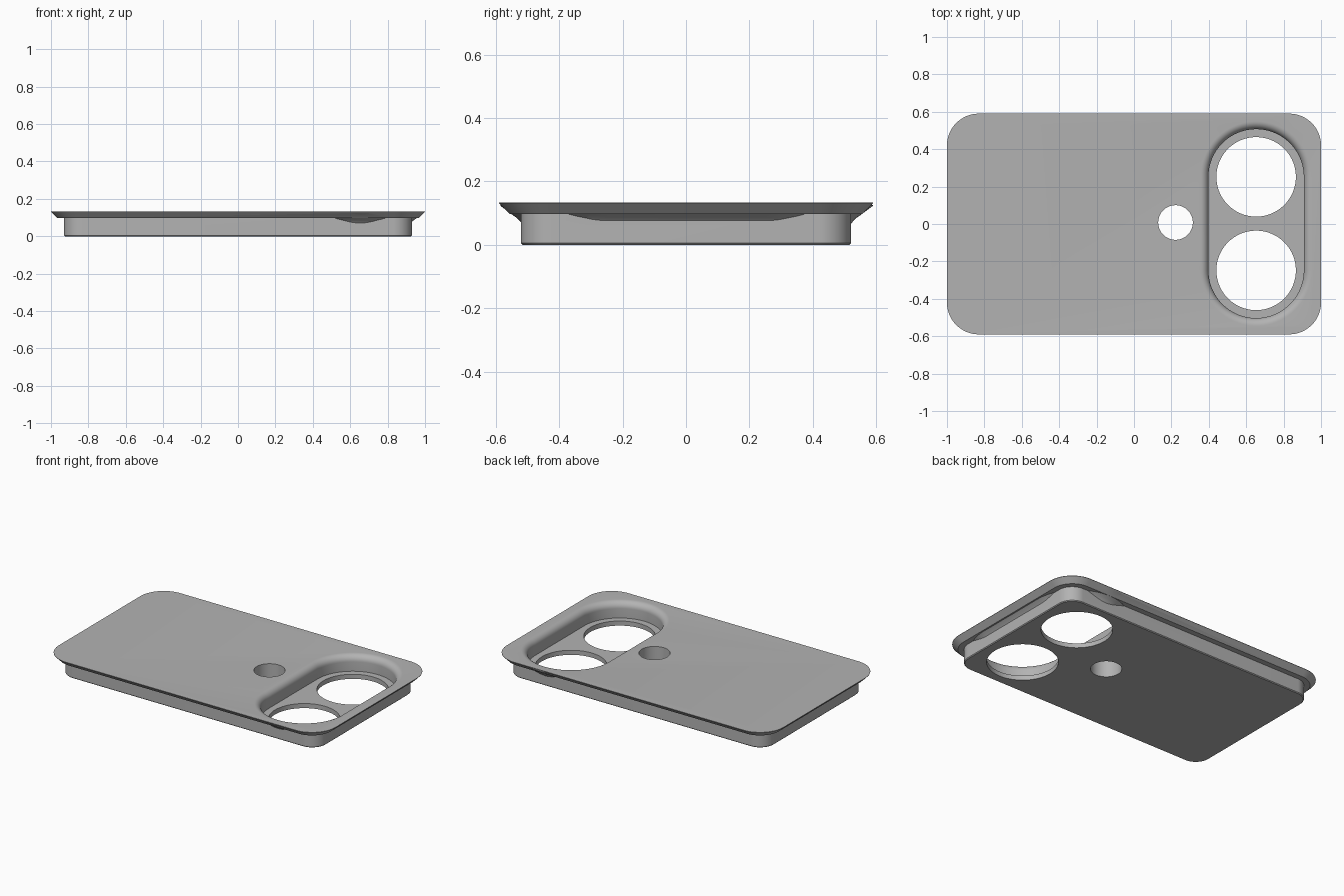
import bpy, bmesh, math

cube = bpy.data.objects.get("Cube")
if cube:
    bpy.data.objects.remove(cube, do_unlink=True)

TOP = 0.133
LENS_X, LENS_Y, LENS_GAP = 0.653, 0.002, 0.25

grey = bpy.data.materials.new("mid grey")
grey.use_nodes = True
colour = (0.45, 0.45, 0.45, 1)
grey.diffuse_color = colour
grey.node_tree.nodes["Principled BSDF"].inputs["Base Color"].default_value = colour


def outline(hx, hy, r, steps=24):
    """Rounded rectangle, counter-clockwise; hx == r gives a stadium."""
    pts = []
    for k, (sx, sy) in enumerate([(1, 1), (-1, 1), (-1, -1), (1, -1)]):
        for i in range(steps + 1):
            a = math.pi / 2 * (k + i / steps)
            pts.append((sx * (hx - r) + r * math.cos(a),
                        sy * (hy - r) + r * math.sin(a)))
    return pts


def loft(name, rings, x=0, y=0):
    """Closed solid through (outline, z) rings, from bottom to top."""
    bm = bmesh.new()
    loops = [[bm.verts.new((px + x, py + y, z)) for px, py in pts] for pts, z in rings]
    for a, b in zip(loops, loops[1:]):
        for i in range(len(a)):
            j = (i + 1) % len(a)
            bm.faces.new((a[i], a[j], b[j], b[i]))
    bm.faces.new(loops[0][::-1])
    bm.faces.new(loops[-1])
    bmesh.ops.remove_doubles(bm, verts=bm.verts, dist=1e-5)
    bmesh.ops.recalc_face_normals(bm, faces=bm.faces)
    mesh = bpy.data.meshes.new(name)
    bm.to_mesh(mesh)
    bm.free()
    mesh.materials.append(grey)
    obj = bpy.data.objects.new(name, mesh)
    bpy.context.collection.objects.link(obj)
    return obj


def plate(inset, z):
    return outline(1 - inset, 0.59 - inset, 0.17 - inset), z


def stadium(r, z):
    return outline(r, r + LENS_GAP, r), z


def hole(name, x, y, r):
    return loft(name, [(outline(r, r, r), -0.1), (outline(r, r, r), 0.3)], x, y)


def combine(target, tool, operation):
    mod = target.modifiers.new(operation.lower(), "BOOLEAN")
    mod.operation, mod.solver, mod.object = operation, "EXACT", tool
    bpy.context.view_layer.objects.active = target
    bpy.ops.object.modifier_apply(modifier=mod.name)
    bpy.data.objects.remove(tool, do_unlink=True)


# Base tray with an overhanging, undercut flange
body = loft("cover_plate", [plate(0.075, 0), plate(0.07, 0.005), plate(0.07, 0.097),
                            plate(0.034, 0.097), plate(0.0, 0.131), plate(0.0, TOP)])

# Flared housing that swells out under the flange around the lens pocket
housing = loft("lens_housing", [stadium(r, z) for r, z in [
    (0.262, 0.05), (0.268, 0.065), (0.275, 0.074), (0.286, 0.085),
    (0.302, 0.096), (0.339, 0.124), (0.33, 0.128)]], LENS_X, LENS_Y)
combine(body, housing, "UNION")

# Sunken lens pocket with a rounded lip
wall, lip = 0.255, 0.042
profile = [(wall, 0.03)]
for i in range(9):
    a = math.pi / 2 * i / 8
    profile.append((wall + lip * (1 - math.cos(a)), TOP - lip + lip * math.sin(a)))
profile.append((wall + lip, 0.2))
pocket = loft("pocket_cutter", [stadium(r, z) for r, z in profile], LENS_X, LENS_Y)
combine(body, pocket, "DIFFERENCE")

# Two lens openings and the small round opening
for side in (-1, 1):
    combine(body, hole("lens_cutter", LENS_X, LENS_Y + side * LENS_GAP, 0.2125), "DIFFERENCE")
combine(body, hole("small_cutter", 0.222, 0.008, 0.0925), "DIFFERENCE")

bpy.ops.object.select_all(action="DESELECT")
body.select_set(True)
bpy.context.view_layer.objects.active = body
bpy.ops.object.shade_smooth_by_angle(angle=math.radians(30))
